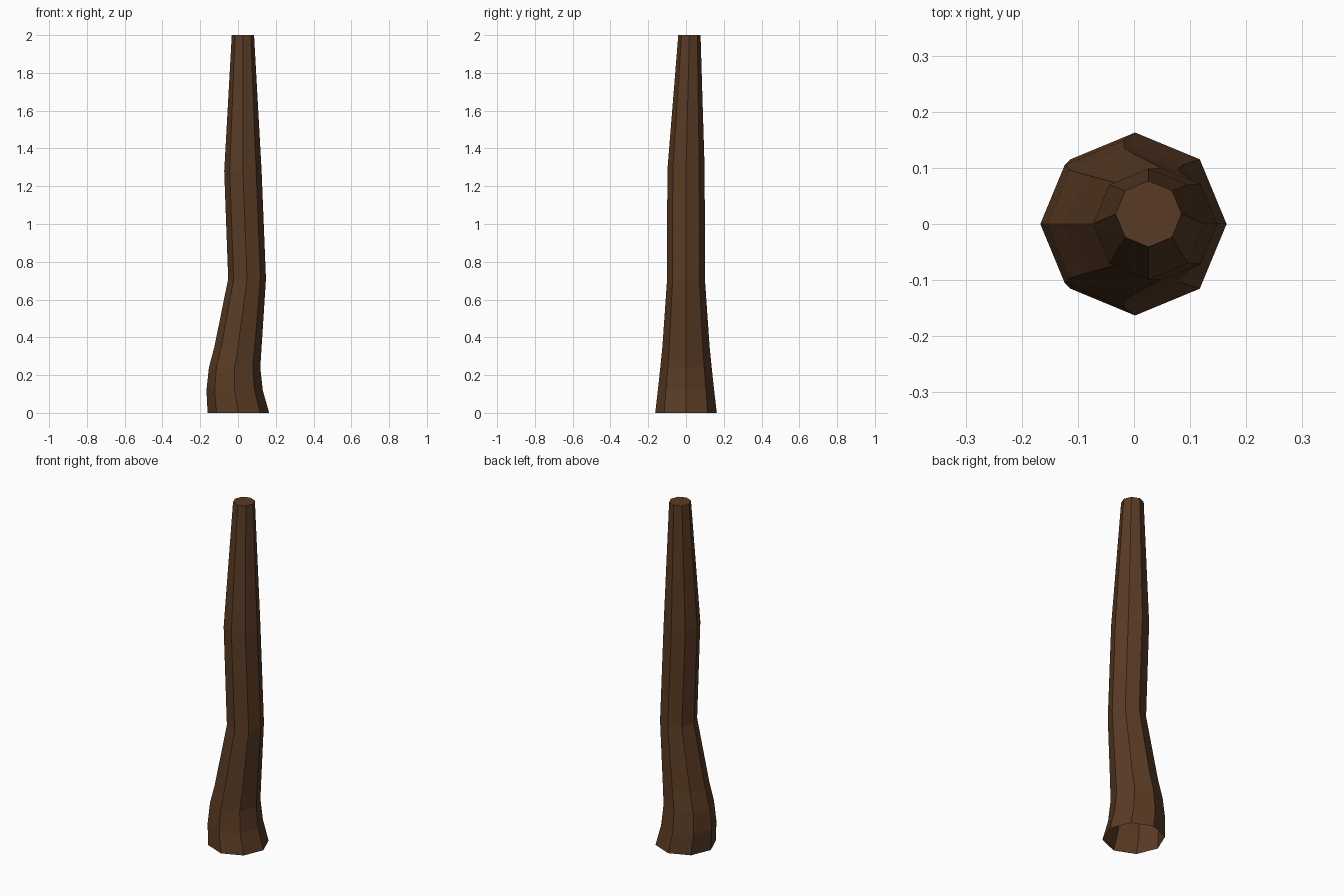
import bpy, bmesh, math

if "Cube" in bpy.data.objects:
    bpy.data.objects.remove(bpy.data.objects["Cube"])

bark = bpy.data.materials.new("dark_brown_bark")
bark.diffuse_color = (0.1, 0.044, 0.018, 1)
bark.use_nodes = True
bark.node_tree.nodes["Principled BSDF"].inputs["Base Color"].default_value = bark.diffuse_color

# Trunk cross-sections: height, centre x, centre y, radius
RINGS = [
    (0.00, 0.002, 0.000, 0.163),
    (0.12, -0.018, 0.000, 0.149),
    (0.24, -0.018, 0.000, 0.136),
    (0.35, 0.000, 0.000, 0.125),
    (0.71, 0.048, 0.000, 0.100),
    (1.28, 0.026, 0.000, 0.099),
    (2.00, 0.026, 0.018, 0.059),
]
SIDES = 8

bm = bmesh.new()
loops = []
for z, cx, cy, r in RINGS:
    loops.append([bm.verts.new((cx + r * math.cos(math.tau * i / SIDES),
                                cy + r * math.sin(math.tau * i / SIDES), z))
                  for i in range(SIDES)])

# Side walls, open at the base
for low, high in zip(loops, loops[1:]):
    for i in range(SIDES):
        j = (i + 1) % SIDES
        bm.faces.new((low[i], low[j], high[j], high[i]))

# Cut top
bm.faces.new(loops[-1])

mesh = bpy.data.meshes.new("tree_trunk")
bm.to_mesh(mesh)
bm.free()
mesh.materials.append(bark)
trunk = bpy.data.objects.new("tree_trunk", mesh)
bpy.context.collection.objects.link(trunk)
